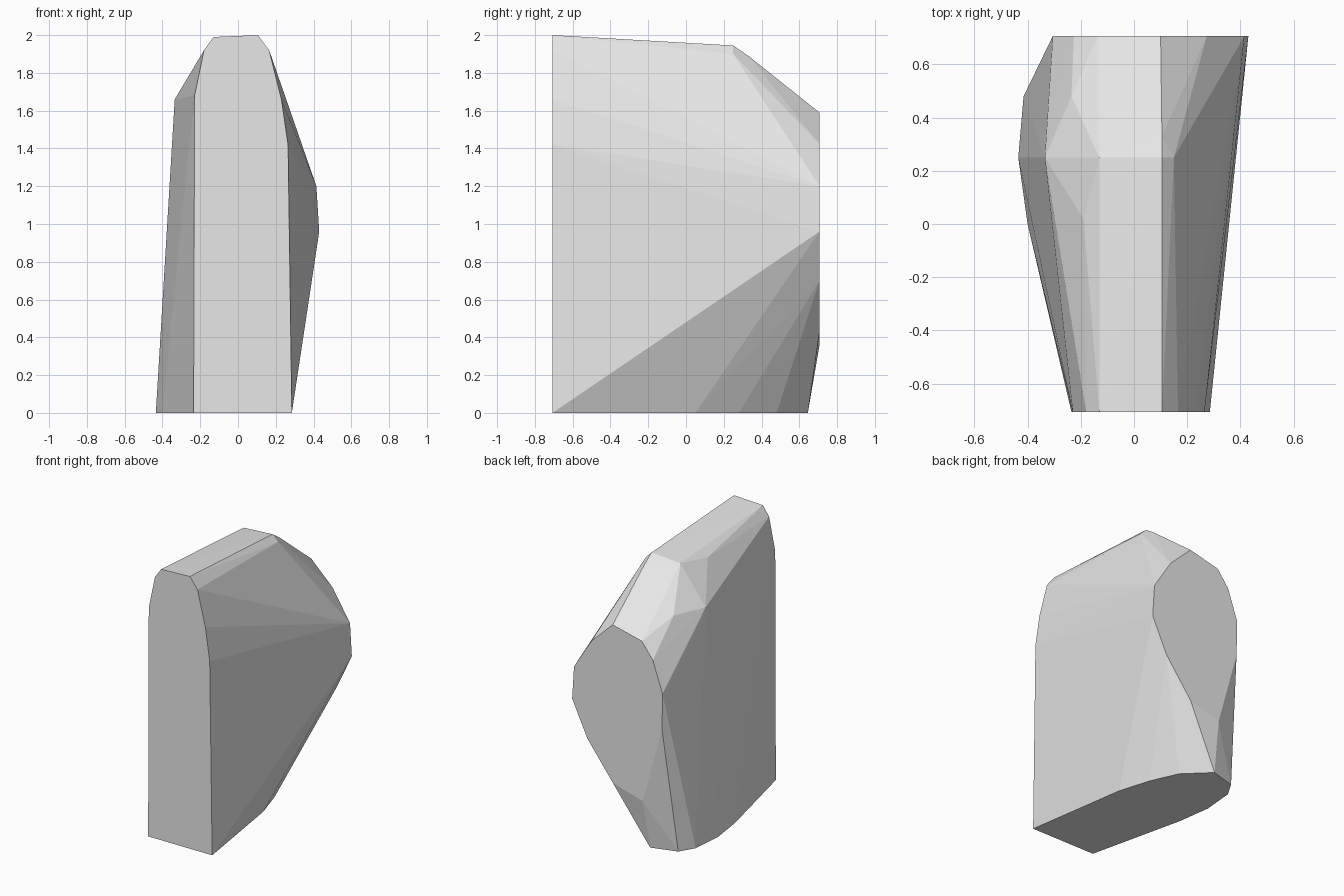
import bpy, bmesh, math

if "Cube" in bpy.data.objects:
    bpy.data.objects.remove(bpy.data.objects["Cube"])

FRONT, BACK, CREST = -0.707, 0.707, 0.25

# Flat front outline (x, z)
front = [(-0.235, 0), (0.285, 0), (0.265, 1.42), (0.23, 1.66), (0.165, 1.92),
         (0.105, 2.0), (-0.13, 1.99), (-0.18, 1.92), (-0.23, 1.68)]
# Smaller flat back outline (x, z)
back = [(0.10, 1.59), (0.274, 1.424), (0.415, 1.2), (0.43, 0.96), (0.307, 0.70),
        (0.10, 0.43), (-0.144, 0.36), (-0.30, 0.93), (-0.305, 1.19),
        (-0.226, 1.416), (-0.136, 1.533)]
# Curved sides of the base (x, y)
base = [(0.17, 0.05), (0.10, 0.28), (0.01, 0.48), (-0.16, 0.645), (-0.35, 0.59),
        (-0.415, 0.48), (-0.435, CREST), (-0.40, 0.0)]
# Crest and shoulder corners (x, y, z)
crest = [(0.105, CREST, 1.945), (-0.13, CREST, 1.93), (-0.335, CREST, 1.66),
         (0.15, CREST, 1.90), (0.105, 0.33, 1.89), (-0.19, 0.02, 1.90),
         (-0.235, 0.48, 1.66)]

points = ([(x, FRONT, z) for x, z in front] + [(x, BACK, z) for x, z in back]
          + [(x, y, 0) for x, y in base] + crest)

# Faceted convex block
bm = bmesh.new()
for p in points:
    bm.verts.new(p)
hull = bmesh.ops.convex_hull(bm, input=bm.verts[:])
spare = {v for v in hull["geom_interior"] + hull["geom_unused"]
         if isinstance(v, bmesh.types.BMVert)}
bmesh.ops.delete(bm, geom=list(spare), context='VERTS')
bmesh.ops.dissolve_limit(bm, angle_limit=math.radians(0.5),
                         verts=bm.verts[:], edges=bm.edges[:])
bmesh.ops.recalc_face_normals(bm, faces=bm.faces[:])

mesh = bpy.data.meshes.new("faceted_block")
bm.to_mesh(mesh)
bm.free()

# Plain stone colour
grey = bpy.data.materials.new("light_grey")
grey.diffuse_color = (0.8, 0.8, 0.8, 1)
grey.use_nodes = True
grey.node_tree.nodes["Principled BSDF"].inputs["Base Color"].default_value = grey.diffuse_color
mesh.materials.append(grey)
block = bpy.data.objects.new("faceted_block", mesh)
bpy.context.collection.objects.link(block)
